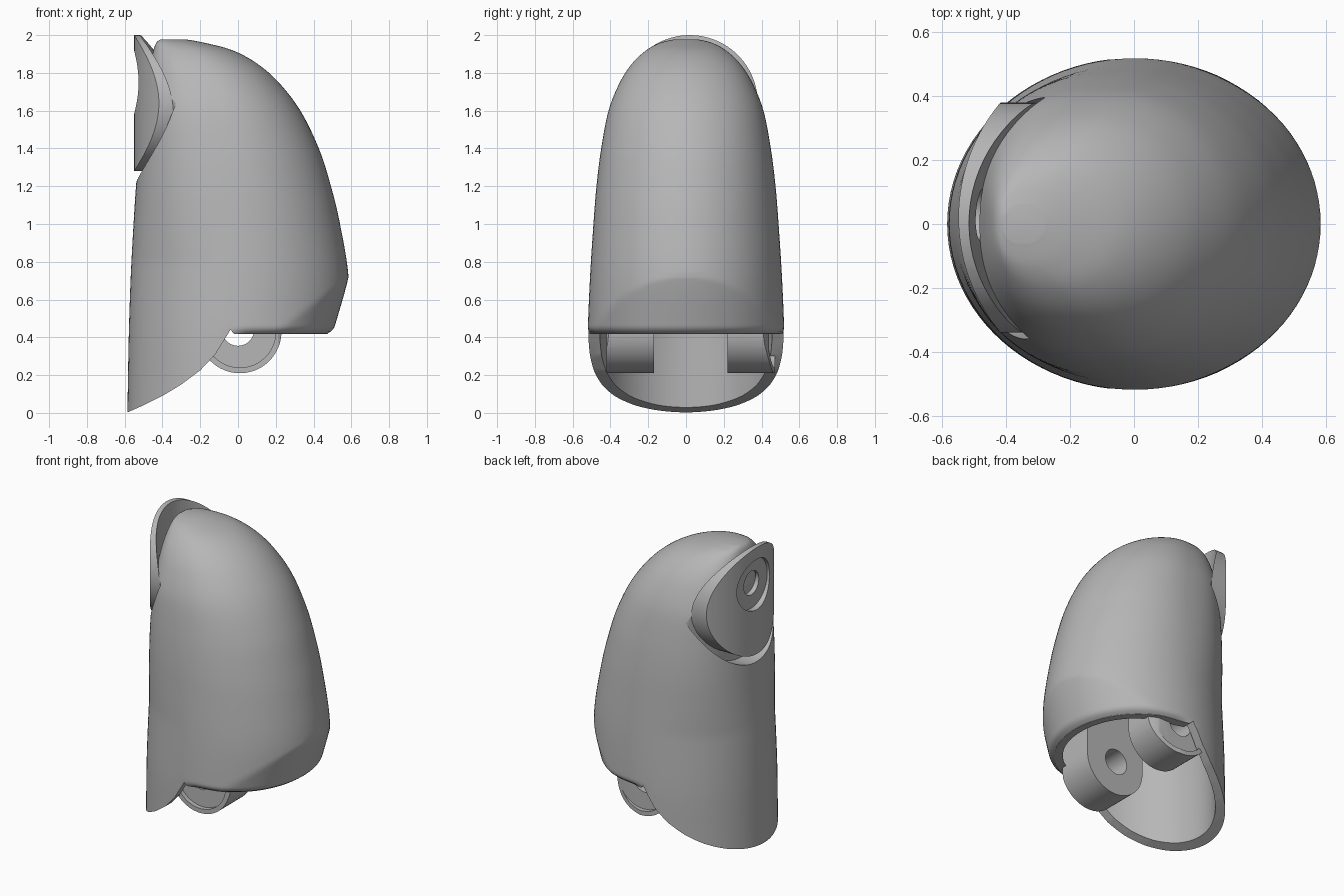
import bpy, bmesh, math
from mathutils import Vector, Matrix

cube = bpy.data.objects.get("Cube")
if cube:
    bpy.data.objects.remove(cube, do_unlink=True)

SHADE = (0.47, 0.47, 0.47, 1)
grey = bpy.data.materials.new("plain grey")
grey.use_nodes = True
grey.diffuse_color = SHADE
grey.node_tree.nodes["Principled BSDF"].inputs["Base Color"].default_value = SHADE


def make(name, bm):
    bmesh.ops.recalc_face_normals(bm, faces=bm.faces)
    mesh = bpy.data.meshes.new(name)
    bm.to_mesh(mesh)
    bm.free()
    mesh.materials.append(grey)
    obj = bpy.data.objects.new(name, mesh)
    bpy.context.collection.objects.link(obj)
    return obj


def cylinder(name, centre, radius, depth, axis="Z", tilt=0, segments=96):
    turn = {"X": Matrix.Rotation(math.pi / 2, 4, "Y"),
            "Y": Matrix.Rotation(math.pi / 2, 4, "X"),
            "Z": Matrix.Rotation(tilt, 4, "Y")}[axis]
    bm = bmesh.new()
    bmesh.ops.create_cone(bm, cap_ends=True, segments=segments, radius1=radius,
                          radius2=radius, depth=depth,
                          matrix=Matrix.Translation(centre) @ turn)
    return make(name, bm)


def prism(name, profile, y0, y1):
    """Extrude an x-z outline along y."""
    bm = bmesh.new()
    face = bm.faces.new([bm.verts.new((x, y0, z)) for x, z in profile])
    new = bmesh.ops.extrude_face_region(bm, geom=[face])["geom"]
    bmesh.ops.translate(bm, vec=(0, y1 - y0, 0),
                        verts=[v for v in new if isinstance(v, bmesh.types.BMVert)])
    return make(name, bm)


def boolean(obj, tool, operation="DIFFERENCE"):
    mod = obj.modifiers.new("cut", "BOOLEAN")
    mod.object, mod.operation, mod.solver = tool, operation, "EXACT"
    bpy.context.view_layer.update()
    graph = bpy.context.evaluated_depsgraph_get()
    mesh = bpy.data.meshes.new_from_object(obj.evaluated_get(graph))
    obj.modifiers.clear()
    obj.data = mesh
    bpy.data.objects.remove(tool, do_unlink=True)


def smooth(obj, angle=30):
    bpy.ops.object.select_all(action="DESELECT")
    obj.select_set(True)
    bpy.context.view_layer.objects.active = obj
    bpy.ops.object.shade_smooth_by_angle(angle=math.radians(angle))


# Body sections: height, back x, front x, half width
SECTIONS = [(-.1, -.587, .585, .52), (.15, -.583, .585, .52), (.42, -.578, .585, .52),
            (.72, -.568, .585, .508), (1.0, -.553, .54, .49), (1.2, -.54, .492, .474),
            (1.4, -.523, .428, .449), (1.6, -.503, .33, .41), (1.75, -.48, .215, .35),
            (1.85, -.464, .1, .285), (1.92, -.448, -.03, .21), (1.96, -.432, -.18, .135),
            (1.978, -.41, -.28, .06)]


def spline():
    pts = [Vector(s) for s in SECTIONS]
    for i in range(len(pts) - 1):
        p0, p1, p2 = pts[max(i - 1, 0)], pts[i], pts[i + 1]
        p3 = pts[min(i + 2, len(pts) - 1)]
        steps = 24 if i == 2 else 8
        for k in range(steps):
            t = k / steps
            yield (p1 * 2 + (p2 - p0) * t + (p0 * 2 - p1 * 5 + p2 * 4 - p3) * t ** 2
                   + (p1 * 3 - p0 - p2 * 3 + p3) * t ** 3) / 2
    yield pts[-1]


def loft(name, wall=0.0, top=9.0):
    """Stack of oval rings, squarer at the upper back, with a tucked-in lower front."""
    bm = bmesh.new()
    rings = []
    count = 96
    for z, x0, x1, half in spline():
        if z > top:
            break
        ring = []
        cx, rx = (x0 + x1) / 2, (x1 - x0) / 2
        shrink = math.sqrt(max(0.05, 1 - (max(0, z - .5) / (top - .49)) ** 3)) if wall else 1
        square = 2 + .6 * min(1, max(0, (z - .8) / .8))
        for i in range(count):
            a = math.tau * i / count
            c, s = math.cos(a), math.sin(a)
            power = 2 / square if c < 0 else 1
            x = cx + (rx - wall) * shrink * math.copysign(abs(c) ** power, c)
            y = (half - wall) * shrink * math.copysign(abs(s) ** power, s)
            # slanted chamfer, then the rounded lower edge
            tuck = max(0, .42 + .3 * (x - .2) / .385 - max(z, .42)) * .28
            drop = min(.038, max(0, .46 - max(z, .42)))
            lip = (.04 - math.sqrt(.04 ** 2 - drop ** 2)) * min(1, max(0, (x + .05) / .1))
            ring.append(bm.verts.new((x - (tuck + lip) * c, y - (tuck * .6 + lip) * s, z)))
        rings.append(ring)
    for lower, upper in zip(rings, rings[1:]):
        for i in range(count):
            j = (i + 1) % count
            bm.faces.new((lower[i], lower[j], upper[j], upper[i]))
    bm.faces.new(rings[0])
    bm.faces.new(rings[-1])
    return make(name, bm)


# Hollow shell, cut away along the underside
body = loft("body_shell")
boolean(body, loft("cavity_cutter", .06, 1.15))
underside = [(-.62, -.015), (-.585, .003), (-.5, .04), (-.4, .09), (-.3, .15), (-.2, .225),
             (-.12, .31), (-.04, .44), (-.02, .418), (.9, .418), (.9, -.4), (-.62, -.4)]
boolean(body, prism("underside_cutter", underside, -1, 1))

# Round seat for the cover plate
BACK = ((.05, 0, 1.64), .52, 1.6, "Z", -.12)
seat = cylinder("seat_cutter", (-.55, .02, 1.6), .38, .8, "X")
boolean(seat, cylinder("seat_back", *BACK))
boolean(body, seat)
smooth(body, 25)

# Curved round cover plate with a recessed screw hole
plate = cylinder("cover_plate", (.01, .02, 1.64), .56, 1.2, segments=128)
boolean(plate, cylinder("plate_disc", (-.5, .02, 1.64), .36, .9, "X"), "INTERSECT")
boolean(plate, cylinder("plate_back", *BACK))
boolean(plate, cylinder("recess_cutter", (-.71, .03, 1.75), .17, .4, "X", segments=48))
boolean(plate, cylinder("hole_cutter", (-.55, .03, 1.75), .08, .4, "X", segments=32))
smooth(plate)

# Hinge lugs inside the open base
for name, y0, y1 in (("right_lug", -.42, -.17), ("left_lug", .22, .47)):
    mid, depth = (y0 + y1) / 2, y1 - y0
    lug = cylinder(name, (.01, mid, .43), .22, depth, "Y", segments=64)
    arm = prism("lug_arm", [(-.21, .43), (.23, .43), (.23, .85), (-.21, .85)], y0, y1)
    boolean(lug, arm, "UNION")
    boolean(lug, cylinder("pin_hole", (.0, mid, .44), .085, 1, "Y", segments=32))
    # shallow dish on the outer face
    outer = y0 if y0 < 0 else y1
    boolean(lug, cylinder("dish_cutter", (.01, outer, .43), .19, .06, "Y", segments=64))
    # keep the lug within the shell
    boolean(lug, loft("shell_limit", .03, 1.15), "INTERSECT")
    smooth(lug)
